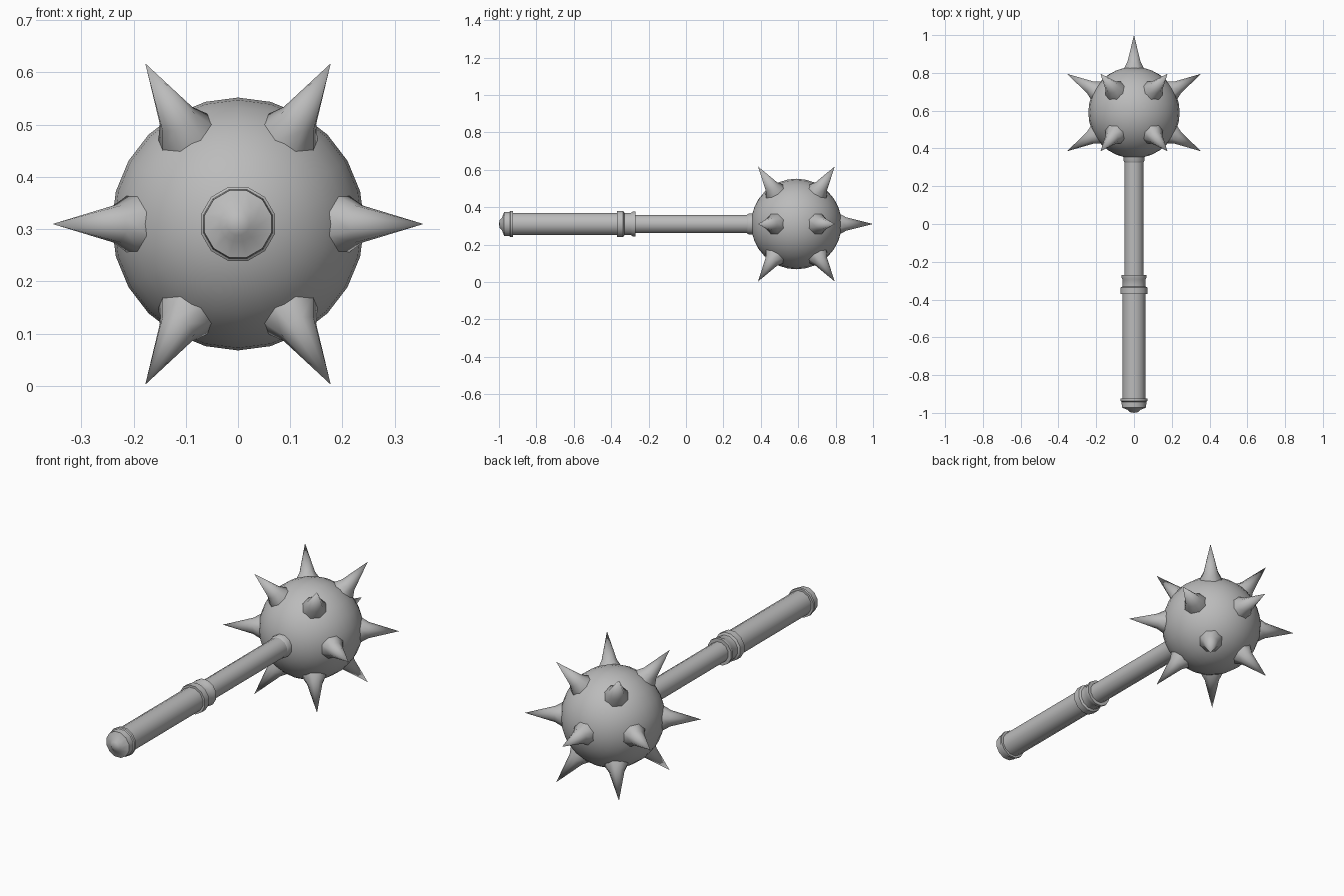
import bpy, bmesh, math
from mathutils import Vector, Matrix

if "Cube" in bpy.data.objects:
    bpy.data.objects.remove(bpy.data.objects["Cube"])

steel = bpy.data.materials.new("plain grey")
steel.use_nodes = True
GREY = (0.5, 0.5, 0.5, 1)
steel.diffuse_color = GREY
steel.node_tree.nodes["Principled BSDF"].inputs["Base Color"].default_value = GREY

AXIS = 0.31                          # height of the handle axis
HEAD = Vector((0, 0.59, AXIS))       # centre of the head


def finish(name, bm, angle=35):
    """Turn a bmesh into a smooth-shaded object with sharp creases."""
    bmesh.ops.recalc_face_normals(bm, faces=bm.faces)
    mesh = bpy.data.meshes.new(name)
    bm.to_mesh(mesh)
    bm.free()
    mesh.materials.append(steel)
    obj = bpy.data.objects.new(name, mesh)
    bpy.context.collection.objects.link(obj)
    bpy.ops.object.select_all(action='DESELECT')
    obj.select_set(True)
    bpy.context.view_layer.objects.active = obj
    bpy.ops.object.shade_smooth_by_angle(angle=math.radians(angle))
    return obj


def lathe(name, profile, origin, direction, sides, angle=35):
    """Revolve (distance, radius) pairs around a direction; close both ends."""
    bm = bmesh.new()
    turn = direction.to_track_quat('Z', 'Y').to_matrix().to_4x4()
    place = Matrix.Translation(origin) @ turn
    rings = []
    for dist, rad in profile:
        if rad == 0:
            rings.append([bm.verts.new(place @ Vector((0, 0, dist)))])
            continue
        ring = []
        for i in range(sides):
            a = (i + 0.5) * math.tau / sides
            ring.append(bm.verts.new(place @ Vector((rad * math.cos(a), rad * math.sin(a), dist))))
        rings.append(ring)
    for low, high in zip(rings, rings[1:]):
        for i in range(sides):
            j = (i + 1) % sides
            if len(high) == 1:
                bm.faces.new((low[i], low[j], high[0]))
            else:
                bm.faces.new((low[i], low[j], high[j], high[i]))
    for end in (rings[0], rings[-1]):
        if len(end) > 1:
            bm.faces.new(end)
    return finish(name, bm, angle)


# Round head
bm = bmesh.new()
bmesh.ops.create_uvsphere(bm, u_segments=24, v_segments=16, radius=0.242,
                          matrix=Matrix.Translation(HEAD) @ Matrix.Rotation(math.pi / 2, 4, 'X'))
finish("head", bm)

# Spikes: one on the end, and two rings of six tilted forward and back
SPIKE = [(0.2, 0.06), (0.23, 0.06), (0.268, 0.038), (0.41, 0)]
lathe("end_spike", SPIKE, HEAD, Vector((0, 1, 0)), 8, 60)
tilt = math.radians(30)
for label, side in (("front", -1), ("back", 1)):
    for k in range(6):
        a = k * math.pi / 3
        aim = Vector((math.cos(a) * math.cos(tilt), side * math.sin(tilt),
                      math.sin(a) * math.cos(tilt)))
        lathe(f"{label}_spike_{k + 1}", SPIKE, HEAD, aim, 8, 60)

# Handle parts, revolved along the y axis
PARTS = {
    "shaft": [(-0.3, 0.051), (0.4, 0.051)],
    "head_collar": [(0.325, 0.051), (0.335, 0.057), (0.38, 0.057)],
    "guard_ring": [(-0.37, 0.073), (-0.336, 0.073), (-0.33, 0.062), (-0.295, 0.062),
                   (-0.285, 0.068), (-0.27, 0.068)],
    "grip": [(-0.94, 0.062), (-0.35, 0.062)],
    "pommel": [(-0.925, 0.073), (-0.938, 0.073), (-0.942, 0.068), (-0.972, 0.066),
               (-0.984, 0.035), (-0.996, 0.022), (-1.0, 0)],
}
for name, profile in PARTS.items():
    lathe(name, profile, Vector((0, 0, AXIS)), Vector((0, 1, 0)), 12)
